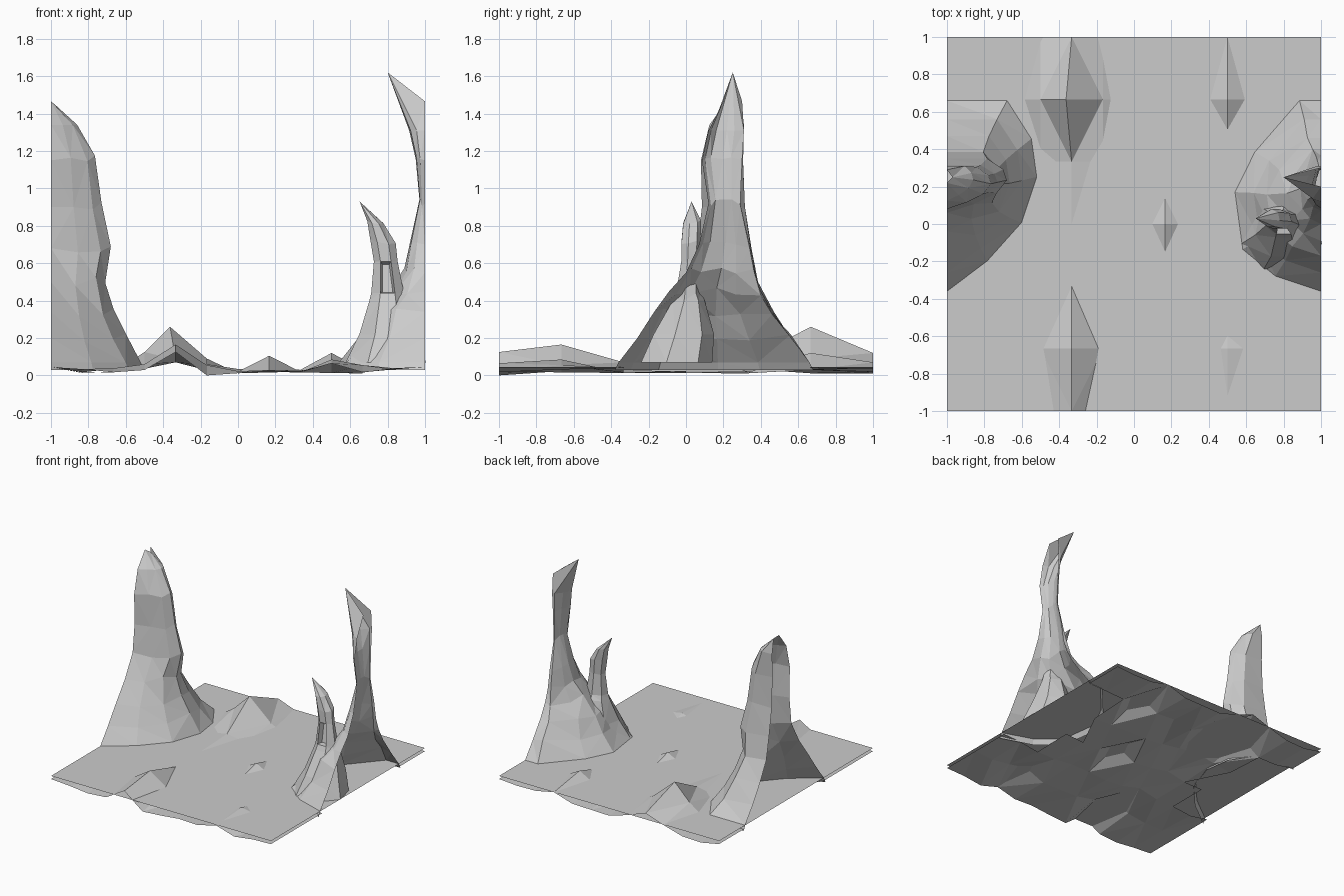
import bpy, bmesh, math, random

if "Cube" in bpy.data.objects:
    bpy.data.objects.remove(bpy.data.objects["Cube"])

random.seed(4)
WATER = 0.07


def finish(name, bm):
    mesh = bpy.data.meshes.new(name)
    bm.normal_update()
    bm.to_mesh(mesh)
    bm.free()
    obj = bpy.data.objects.new(name, mesh)
    bpy.context.collection.objects.link(obj)
    return obj


def bridge(bm, rings, closed):
    """Triangulated skin between rings of equal length."""
    faces = []
    for a, b in zip(rings, rings[1:]):
        n = len(a)
        for i in range(n if closed else n - 1):
            j = (i + 1) % n
            faces.append(bm.faces.new((a[i], a[j], b[j], b[i])))
    return faces


# Flat sheet covering the tile
bm = bmesh.new()
bm.faces.new([bm.verts.new((x, y, WATER)) for x, y in ((-1, -1), (1, -1), (1, 1), (-1, 1))])
finish("flat_surface", bm)

# Undulating ground: mostly just below the sheet, with a few crests above it
# keys: column (x = c/6 - 1), row (y = r/3 - 1)
crests = {
    (4, 0): .125, (4, 1): .165, (4, 2): .07, (4, 3): .07, (4, 4): .085, (4, 5): .26, (4, 6): .12,
    (3, 1): .06, (3, 5): .125, (3, 4): .055, (3, 6): .065, (5, 5): .09, (5, 6): .06, (5, 4): .06,
    (5, 1): .055, (7, 3): .105, (9, 5): .12, (9, 6): .07, (9, 1): .085, (9, 0): .065,
    (8, 5): .03, (10, 5): .03, (10, 1): .055, (5, 0): .0, (6, 0): .012, (6, 3): .02, (8, 3): .02,
}
bm = bmesh.new()
grid = []
for c in range(13):
    column = []
    for r in range(7):
        z = crests.get((c, r), random.uniform(.01, .04))
        if c in (0, 12):
            z = .045
        shift = -.03 if (c, r) == (4, 5) else 0
        column.append(bm.verts.new((c / 6 - 1 + shift, r / 3 - 1, z)))
    grid.append(column)
bridge(bm, grid, False)
bmesh.ops.triangulate(bm, faces=bm.faces[:])
# open the ground under the hollow spires
under = []
for f in bm.faces:
    p = f.calc_center_median()
    if ((1 - abs(p.x)) / .46) ** 2 + ((p.y - .15) / .5) ** 2 < .9:
        under.append(f)
bmesh.ops.delete(bm, geom=under, context='FACES')
finish("ground", bm)


def half_spire(name, side, shape, rings, tips):
    """Hollow half spire, open at the tile edge x = side.
    rings: z, width, y at front, y at back; shape: (y fraction, width fraction)."""
    bm = bmesh.new()
    loops = []
    for k, (z, w, y0, y1) in enumerate(rings):
        loop = []
        for i, (u, v) in enumerate(shape):
            inner = 0 < i < len(shape) - 1
            dz = random.uniform(-.025, .025) if inner and 1 < k < len(rings) - 1 else 0
            loop.append(bm.verts.new((side * (1 - w * v), y0 + (y1 - y0) * u, z + dz)))
        loops.append(loop)
    # crown
    loops.append([bm.verts.new(tips[i]) for i in range(len(shape))])
    bridge(bm, loops, False)
    bmesh.ops.remove_doubles(bm, verts=bm.verts[:], dist=.0005)
    bmesh.ops.triangulate(bm, faces=bm.faces[:])
    bmesh.ops.recalc_face_normals(bm, faces=bm.faces[:])
    return finish(name, bm)


# Broad spire on the left edge
left_shape = [(0, 0), (.16, .45), (.36, .83), (.6, 1), (.8, .94), (1, .67), (1, 0)]
left_rings = [
    (.03, .50, -.38, .68), (.07, .48, -.36, .66), (.2, .40, -.26, .56), (.34, .335, -.16, .47),
    (.5, .29, -.04, .385), (.68, .32, .06, .35), (.9, .27, .085, .315),
    (1.15, .235, .08, .305), (1.34, .14, .125, .31),
]
left_tip = [(-1, .22, 1.465)] * 3 + [(-.97, .25, 1.44)] * 2 + [(-1, .29, 1.465)] * 2
half_spire("left_spire", -1, left_shape, left_rings, left_tip)

# Slender leaning spire on the right edge
right_shape = [(0, 0), (.08, .53), (.22, .91), (.52, 1), (.73, .77), (1, .25), (1, 0)]
right_rings = [
    (.03, .48, -.38, .68), (.07, .46, -.36, .66), (.2, .36, -.26, .56), (.34, .29, -.17, .46),
    (.45, .18, -.09, .40), (.55, .11, 0, .365), (.7, .08, .07, .34),
    (.92, .03, .12, .29), (1.15, .05, .085, .30), (1.31, .085, .12, .31),
]
right_tip = [(1, .2, 1.465)] + [(.8, .25, 1.62)] * 5 + [(1, .3, 1.465)]
half_spire("right_spire", 1, right_shape, right_rings, right_tip)

# Small hooked spire beside it, with a hollow in its front
bm = bmesh.new()
loops = []
for z, cx, rx, cy, ry in [(.07, .79, .22, -.06, .2), (.22, .8, .155, -.02, .17), (.4, .8, .1, .01, .09),
                          (.44, .8, .09, .01, .07), (.61, .79, .065, .02, .05),
                          (.72, .775, .07, .025, .055), (.82, .735, .045, .03, .05)]:
    loops.append([bm.verts.new((cx + rx * math.cos(math.tau * (i + .5) / 7 - math.pi / 2 - math.tau / 7),
                                cy + ry * math.sin(math.tau * (i + .5) / 7 - math.pi / 2 - math.tau / 7),
                                z - (cx - .7) * .0 + (0 if z < .7 else -.25 * rx * math.cos(math.tau * (i + .5) / 7 - math.pi / 2))))
                  for i in range(7)])
faces = bridge(bm, loops, True)
tip = bm.verts.new((.65, .03, .93))
for i in range(7):
    bm.faces.new((loops[-1][i], loops[-1][(i + 1) % 7], tip))
bm.normal_update()
front = min(faces[21:28], key=lambda f: f.calc_center_median().y)
bmesh.ops.inset_individual(bm, faces=[front], thickness=.015, depth=-.04)
bmesh.ops.triangulate(bm, faces=bm.faces[:])
finish("hooked_spire", bm)

# Rest the model on z = 0
low = min(v.co.z for o in bpy.data.objects for v in o.data.vertices)
for o in bpy.data.objects:
    for v in o.data.vertices:
        v.co.z -= low
